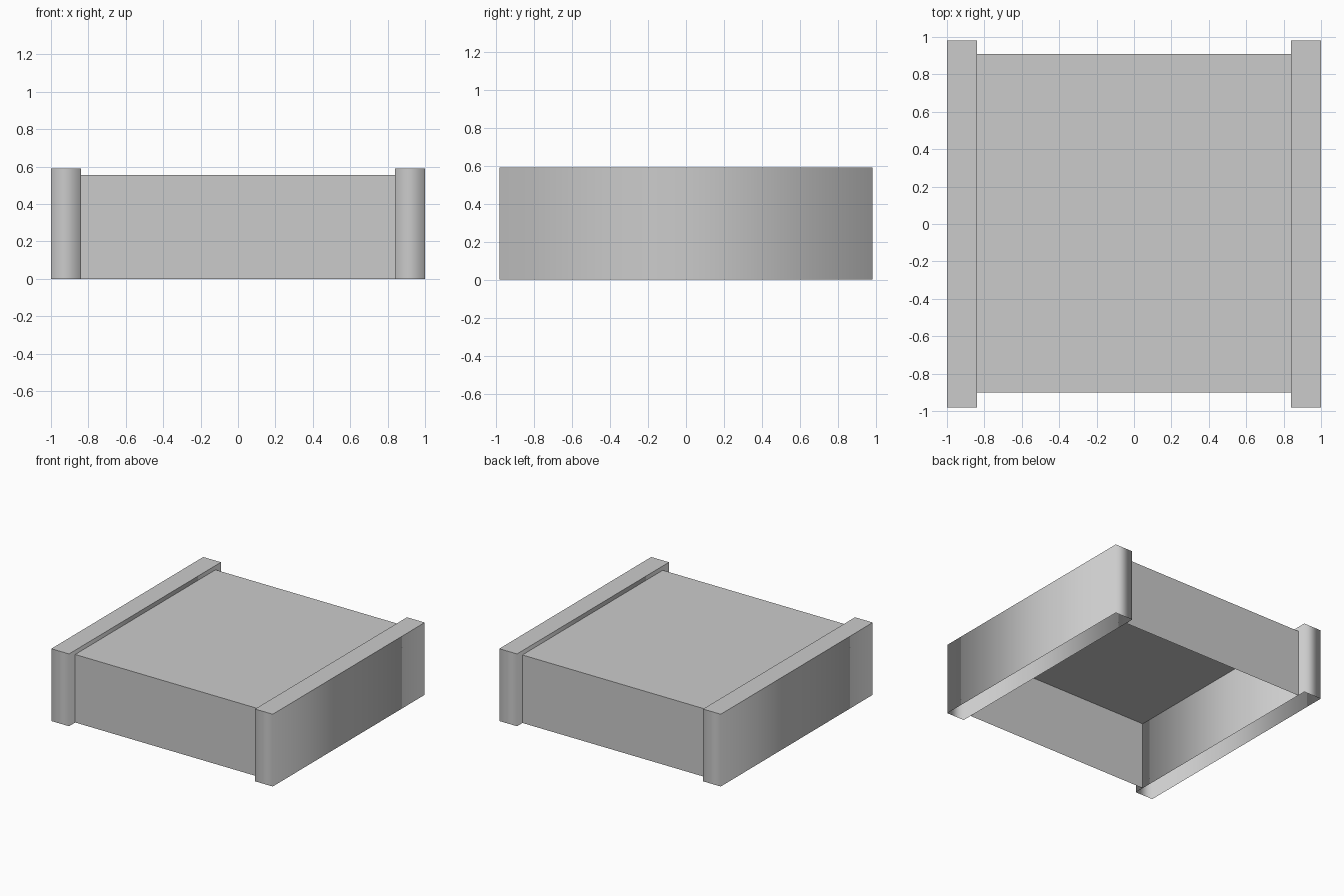
import bpy, bmesh

cube = bpy.data.objects.get("Cube")
if cube:
    bpy.data.objects.remove(cube, do_unlink=True)

# One plain grey for everything
grey = bpy.data.materials.new("light grey")
grey.use_nodes = True
COLOUR = (0.6, 0.6, 0.6, 1)
grey.diffuse_color = COLOUR
grey.node_tree.nodes["Principled BSDF"].inputs["Base Color"].default_value = COLOUR


def open_shell(name, x0, x1, y0, y1, height, ends=True, smooth=False):
    """Thin box shell with a lid and no floor; ends=False leaves the x sides open."""
    bm = bmesh.new()
    corners = [(x0, y0), (x1, y0), (x1, y1), (x0, y1)]
    low = [bm.verts.new((x, y, 0)) for x, y in corners]
    high = [bm.verts.new((x, y, height)) for x, y in corners]
    bm.faces.new(high)
    for i in range(4):
        if i % 2 and not ends:
            continue
        j = (i + 1) % 4
        wall = bm.faces.new((low[i], low[j], high[j], high[i]))
        wall.smooth = smooth
    # Keep the rim of the lid crisp while the walls shade softly
    for edge in bm.edges:
        edge.smooth = not all(v.co.z > 0 for v in edge.verts)
    mesh = bpy.data.meshes.new(name)
    bm.to_mesh(mesh)
    bm.free()
    mesh.materials.append(grey)
    obj = bpy.data.objects.new(name, mesh)
    bpy.context.collection.objects.link(obj)
    return obj


# Central body spanning between the two side panels
open_shell("body", -0.84, 0.84, -0.9, 0.91, 0.555, ends=False)

# Taller, longer side panels
open_shell("left_side_panel", 0.84, 1, -0.98, 0.98, 0.59, smooth=True)
open_shell("right_side_panel", -1, -0.84, -0.98, 0.98, 0.59, smooth=True)
